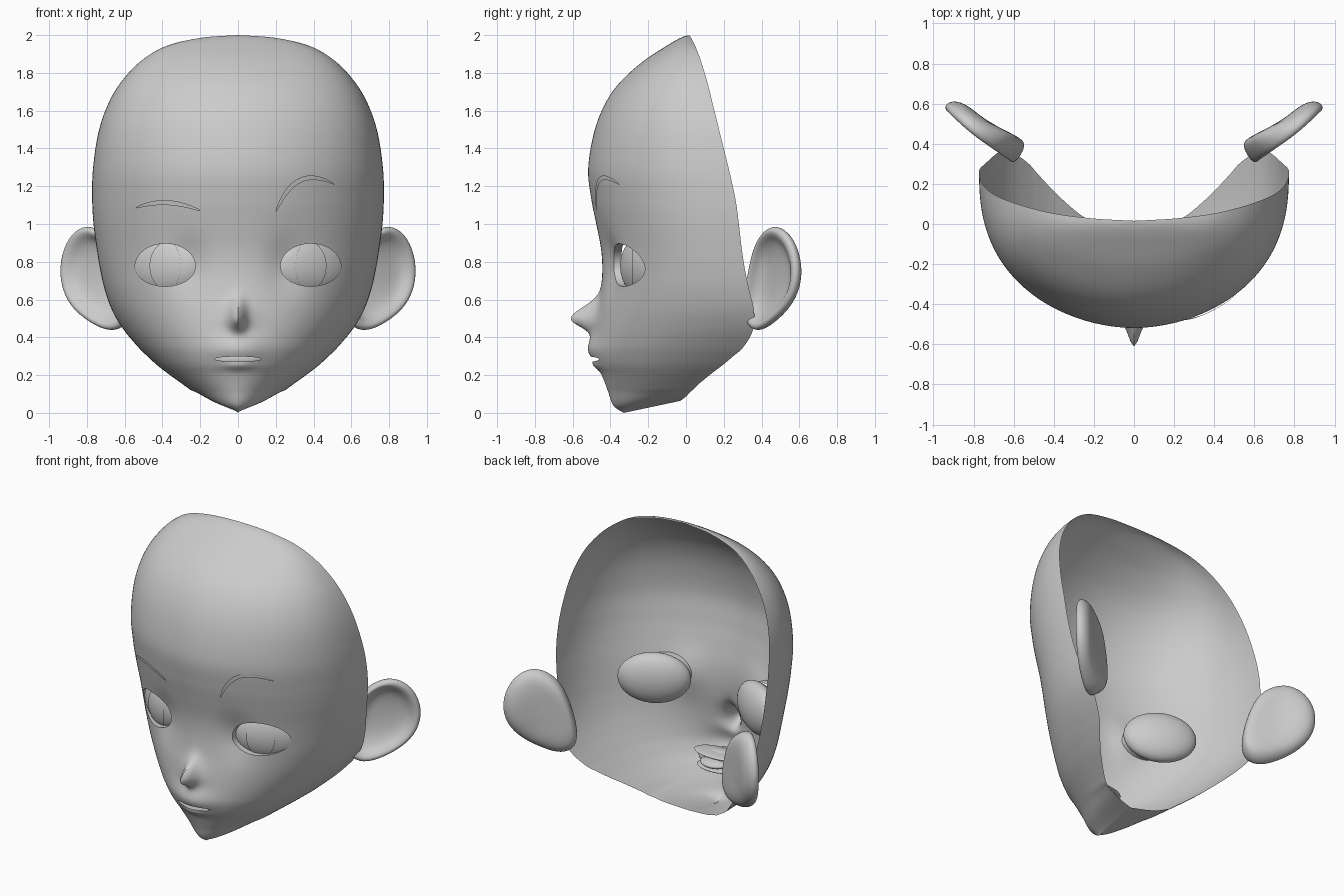
import bpy, bmesh
from math import sin, pi, exp, sqrt, radians
from mathutils import Vector, Matrix

cube = bpy.data.objects.get("Cube")
if cube:
    bpy.data.objects.remove(cube)

grey = bpy.data.materials.new("plain_grey")
grey.use_nodes = True
grey.diffuse_color = (0.6, 0.6, 0.6, 1)
grey.node_tree.nodes["Principled BSDF"].inputs["Base Color"].default_value = (0.6, 0.6, 0.6, 1)


def finish(name, bm, subdivide=0):
    mesh = bpy.data.meshes.new(name)
    bm.to_mesh(mesh)
    bm.free()
    ob = bpy.data.objects.new(name, mesh)
    bpy.context.collection.objects.link(ob)
    mesh.materials.append(grey)
    if subdivide:
        mesh.shade_smooth()
        mod = ob.modifiers.new("round", 'SUBSURF')
        mod.levels = mod.render_levels = subdivide
    else:
        bpy.ops.object.select_all(action='DESELECT')
        ob.select_set(True)
        bpy.context.view_layer.objects.active = ob
        bpy.ops.object.shade_smooth_by_angle(angle=radians(50))


# Head sections: height, half width, front y, back rim y
KEYS = [(0, 0, -.33, -.03), (.04, .15, -.385, 0), (.12, .25, -.415, .035),
        (.2, .36, -.445, .125), (.25, .425, -.468, .19), (.3, .48, -.48, .25),
        (.35, .53, -.484, .305), (.44, .605, -.478, .355), (.54, .665, -.465, .36),
        (.65, .705, -.45, .335), (.76, .73, -.443, .312), (.87, .748, -.45, .295),
        (1, .765, -.475, .28), (1.13, .772, -.501, .262), (1.29, .768, -.518, .227),
        (1.48, .74, -.488, .18), (1.63, .69, -.432, .143), (1.75, .62, -.35, .113),
        (1.86, .517, -.228, .08), (1.94, .385, -.108, .05), (1.985, .2, -.03, .027),
        (2, 0, .016, .016)]
LAST = len(KEYS) - 1


def section(s):
    """Smooth interpolation through the head sections."""
    i = min(int(s), LAST - 1)
    t = s - i
    a, b, c, d = (KEYS[min(max(i + k, 0), LAST)] for k in (-1, 0, 1, 2))
    return [q + t / 2 * (r - p + t * (2 * p - 5 * q + 4 * r - w + t * (3 * (q - r) + w - p)))
            for p, q, r, w in zip(a, b, c, d)]


def bump(x, z, cx, cz, sx, sz):
    return exp(-((x - cx) / sx) ** 2 - ((z - cz) / sz) ** 2)


def skin_y(ratio, sec):
    z, width, front, back = sec
    ratio = min(abs(ratio), 1)
    x = abs(ratio * width)
    rise = min(max(z, 0) / 0.35, 1)
    y = back - (back - front) * (1 - ratio ** (1.75 + .15 * rise)) ** (.48 - .06 * rise)
    # nose tip and base, upper lip, lower lip and eye sockets
    tall = .085 if z > .5 else .06
    y -= .105 * bump(x, z, 0, .5, .036, tall) + .034 * bump(x, z, 0, .5, .085, tall)
    y -= 0.035 * bump(x, z, 0, .34, .14, .075)
    y -= 0.014 * bump(x, z, 0, .25, .08, .022)
    y += 0.03 * bump(x, z, .26, .78, .1, .14)
    return y


def skin_at(x, z):
    lo, hi = 0, LAST
    for _ in range(30):
        mid = (lo + hi) / 2
        if section(mid)[0] < z:
            lo = mid
        else:
            hi = mid
    sec = section(lo)
    return skin_y(x / sec[1], sec)


# Openings: centre x, centre z, half width, upper height, lower height
OPENINGS = [(.385, .775, .16, .121, .105), (-.385, .775, .16, .121, .105),
            (0, .285, .125, .013, .013)]


def reach(x, z, hole):
    cx, cz, w, up, down = hole
    return sqrt(((x - cx) / w) ** 2 + ((z - cz) / (up if z > cz else down)) ** 2)


# Face shell, open at the back
bm = bmesh.new()
COLS, STEPS = 120, 8
rows = []
for r in range(LAST * STEPS + 1):
    sec = section(r / STEPS)
    row = []
    for c in range(COLS + 1):
        ratio = sin((c / COLS - 0.5) * pi)
        y = skin_y(ratio, sec)
        lift = .07 * max(0, 1 - sec[0] / .12) * min(max((y + .33) / .33, 0), 1)
        row.append(bm.verts.new((ratio * sec[1], y, max(sec[0], 0) + lift)))
    rows.append(row)
for low, high in zip(rows, rows[1:]):
    for c in range(COLS):
        bm.faces.new((low[c], low[c + 1], high[c + 1], high[c]))
bmesh.ops.remove_doubles(bm, verts=bm.verts[:], dist=0.0001)

# Cut the eye and mouth openings and turn their rims inward
for hole in OPENINGS:
    inside = []
    for f in bm.faces:
        m = f.calc_center_median()
        if m.y < -.1 and reach(m.x, m.z, hole) < 1:
            inside.append(f)
    bmesh.ops.delete(bm, geom=inside, context='FACES')
    rim = [e for e in bm.edges if e.is_boundary and
           all(v.co.y < -.15 and v.co.z > .15 and reach(v.co.x, v.co.z, hole) < 2.2 for v in e.verts)]
    for v in {v for e in rim for v in e.verts}:
        k = reach(v.co.x, v.co.z, hole)
        x = hole[0] + (v.co.x - hole[0]) / k
        z = hole[1] + (v.co.z - hole[1]) / k
        v.co = (x, skin_at(x, z), z)
    lip = bmesh.ops.extrude_edge_only(bm, edges=rim)["geom"]
    for v in lip:
        if isinstance(v, bmesh.types.BMVert):
            v.co.y += 0.04
finish("face_shell", bm)


def ellipsoid(name, centre, radii, turn=0):
    bm = bmesh.new()
    bmesh.ops.create_uvsphere(bm, u_segments=40, v_segments=24, radius=1)
    bm.transform(Matrix.Translation(centre) @ Matrix.Rotation(turn, 4, 'Z')
                 @ Matrix.Diagonal((*radii, 1)))
    finish(name, bm)


# Eyeballs with thin iris plates
EYE = (.225, .09, .165)
for side, word in ((1, "left"), (-1, "right")):
    centre, turn = Vector((side * .385, -.215, .778)), side * radians(28)
    ellipsoid(word + "_eyeball", centre, EYE, turn)
    bm = bmesh.new()
    bmesh.ops.create_grid(bm, x_segments=16, y_segments=16, size=1)
    for v in bm.verts:
        a, b, _ = v.co
        x = a * sqrt(1 - b * b / 2) * .088 - side * .045
        z = b * sqrt(1 - a * a / 2) * .13
        y = -EYE[1] * sqrt(1 - (x / EYE[0]) ** 2 - (z / EYE[2]) ** 2) - .008
        v.co = (x, y, z)
    bm.transform(Matrix.Translation(centre) @ Matrix.Rotation(turn, 4, 'Z'))
    finish(word + "_iris", bm)

# Mouth interior
ellipsoid("mouth_bag", (0, -.36, .285), (.15, .075, .06))
ellipsoid("upper_teeth", (0, -.345, .325), (.17, .085, .014))
ellipsoid("lower_teeth", (0, -.335, .24), (.14, .085, .014))
ellipsoid("tongue", (0, -.32, .28), (.1, .09, .03))


# Eyebrows: tapered ribbons just above the skin
def brow(name, pts):
    p = [Vector(q) for q in pts]
    bm = bmesh.new()
    pairs = []
    count = 32
    for i in range(count + 1):
        t = i / count
        m = 1 - t
        mid = p[0] * m ** 3 + p[1] * 3 * m * m * t + p[2] * 3 * m * t * t + p[3] * t ** 3
        tan = (p[1] - p[0]) * m * m + (p[2] - p[1]) * 2 * m * t + (p[3] - p[2]) * t * t
        across = Vector((-tan.y, tan.x)).normalized() * (.002 + .011 * max(sin(pi * t), 0) ** .6)
        pair = []
        for q in (mid + across, mid - across):
            pair.append(bm.verts.new((q.x, skin_at(q.x, q.y) - .01, q.y)))
        pairs.append(pair)
    for a, b in zip(pairs, pairs[1:]):
        bm.faces.new((a[0], a[1], b[1], b[0]))
    finish(name, bm)


brow("left_eyebrow", [(.2, 1.065), (.27, 1.23), (.36, 1.29), (.51, 1.21)])
brow("right_eyebrow", [(-.54, 1.085), (-.44, 1.125), (-.33, 1.125), (-.2, 1.07)])

# Ears: rings of one outline, from the back over the rim into the hollow
OUTLINE = [(-.02, .72), (.03, .86), (.09, .94), (.18, .99), (.27, .985), (.365, .91), (.415, .77),
           (.385, .63), (.29, .53), (.16, .46), (.05, .425), (-.04, .47), (-.05, .58)]
RINGS = [(.3, -.065), (.65, -.065), (.9, -.045), (1.01, -.005), (.99, .025), (.9, .035),
         (.8, .015), (.68, -.02), (.3, -.035)]
for side, word in ((1, "left"), (-1, "right")):
    bm = bmesh.new()
    rings = []
    for scale, depth in RINGS:
        ring = []
        for u, z in OUTLINE:
            u, z = .12 + (u - .12) * scale, .71 + (z - .71) * scale
            # the root leans back into the head
            root = min(max((.22 - u) / .25, 0), 1)
            w = depth - root * (.04 if depth > -.03 else .075)
            ring.append(bm.verts.new((side * (.64 + .72 * u + .69 * w),
                                      .325 + .69 * u - .72 * w, z)))
        rings.append(ring)
    n = len(OUTLINE)
    for a, b in zip(rings, rings[1:]):
        for i in range(n):
            bm.faces.new((a[i], a[(i + 1) % n], b[(i + 1) % n], b[i]))
    bm.faces.new(rings[0])
    bm.faces.new(rings[-1])
    bmesh.ops.recalc_face_normals(bm, faces=bm.faces[:])
    finish(word + "_ear", bm, 2)
